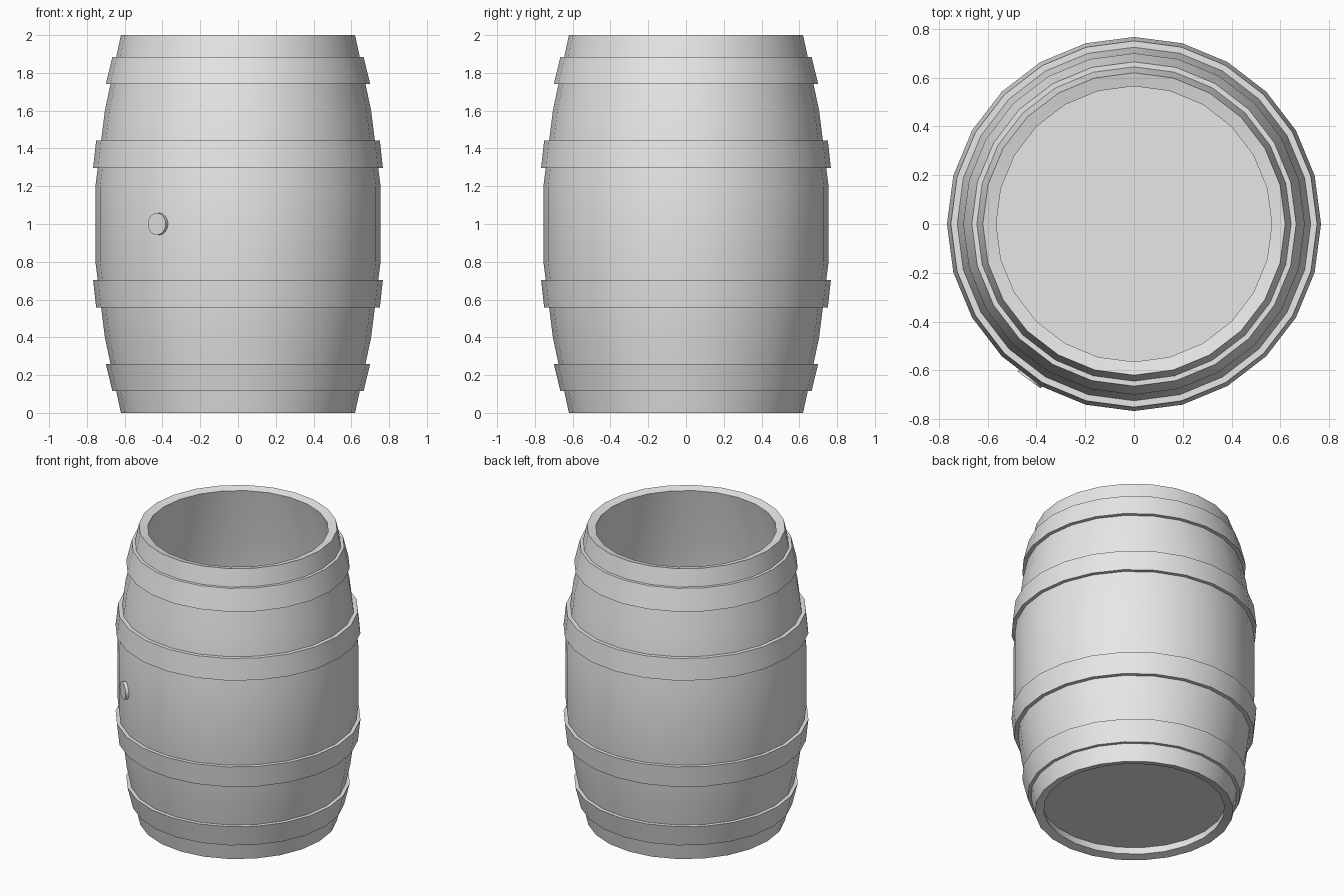
import bpy, bmesh, math
from mathutils import Vector

SIDES = 24

old = bpy.data.objects.get("Cube")
if old:
    bpy.data.objects.remove(old, do_unlink=True)

grey = bpy.data.materials.new("light_grey")
grey.use_nodes = True
grey.diffuse_color = (0.8, 0.8, 0.8, 1)
grey.node_tree.nodes["Principled BSDF"].inputs["Base Color"].default_value = (0.8, 0.8, 0.8, 1)


def finish(obj, name):
    obj.name = name
    obj.data.materials.append(grey)
    bpy.ops.object.select_all(action='DESELECT')
    obj.select_set(True)
    bpy.context.view_layer.objects.active = obj
    bpy.ops.object.shade_smooth_by_angle(angle=math.radians(30))
    return obj


def lathe(name, profile):
    """Spin a closed (radius, height) outline about the z axis."""
    bm = bmesh.new()
    rings = []
    for i in range(SIDES):
        a = math.tau * i / SIDES
        rings.append([bm.verts.new((r * math.cos(a), r * math.sin(a), z)) for r, z in profile])
    n = len(profile)
    for i, ring in enumerate(rings):
        nxt = rings[(i + 1) % SIDES]
        for j in range(n):
            k = (j + 1) % n
            bm.faces.new((ring[j], nxt[j], nxt[k], ring[k]))
    bmesh.ops.recalc_face_normals(bm, faces=bm.faces)
    mesh = bpy.data.meshes.new(name)
    bm.to_mesh(mesh)
    bm.free()
    obj = bpy.data.objects.new(name, mesh)
    bpy.context.collection.objects.link(obj)
    return finish(obj, name)


# Hollow barrel wall with a bulging outline, mirrored about mid height
outer = [(0.755, 1.2), (0.705, 1.6), (0.62, 2.0)]
inner = [(0.565, 1.987), (0.645, 1.59), (0.695, 1.195)]
upper = outer + inner
lower = [(r, 2 - z) for r, z in reversed(upper)]
lathe("barrel_wall", upper[:3] + upper[3:] + lower)

# Metal hoops: outer radii at the top and bottom edges
hoops = {"end": (1.885, 1.74, 0.665, 0.70, 0.025),
         "middle": (1.442, 1.297, 0.751, 0.767, 0.03)}
for label, (z1, z0, r1, r0, depth) in hoops.items():
    outline = [(r0, z0), (r1, z1), (r1 - depth, z1), (r0 - depth, z0)]
    lathe("upper_" + label + "_hoop", outline)
    lathe("lower_" + label + "_hoop", [(r, 2 - z) for r, z in outline])

# Recessed floor
bpy.ops.mesh.primitive_cylinder_add(vertices=SIDES, radius=0.59, depth=0.03, location=(0, 0, 0.08))
finish(bpy.context.object, "barrel_floor")

# Round plug on the side
turn = math.radians(36)
normal = Vector((-math.sin(turn), -math.cos(turn), 0))
bpy.ops.mesh.primitive_cylinder_add(
    vertices=SIDES, radius=0.058, depth=0.06,
    location=Vector((-0.43, -0.64, 1)) - normal * 0.03,
    rotation=normal.to_track_quat('Z', 'Y').to_euler())
finish(bpy.context.object, "side_plug")
